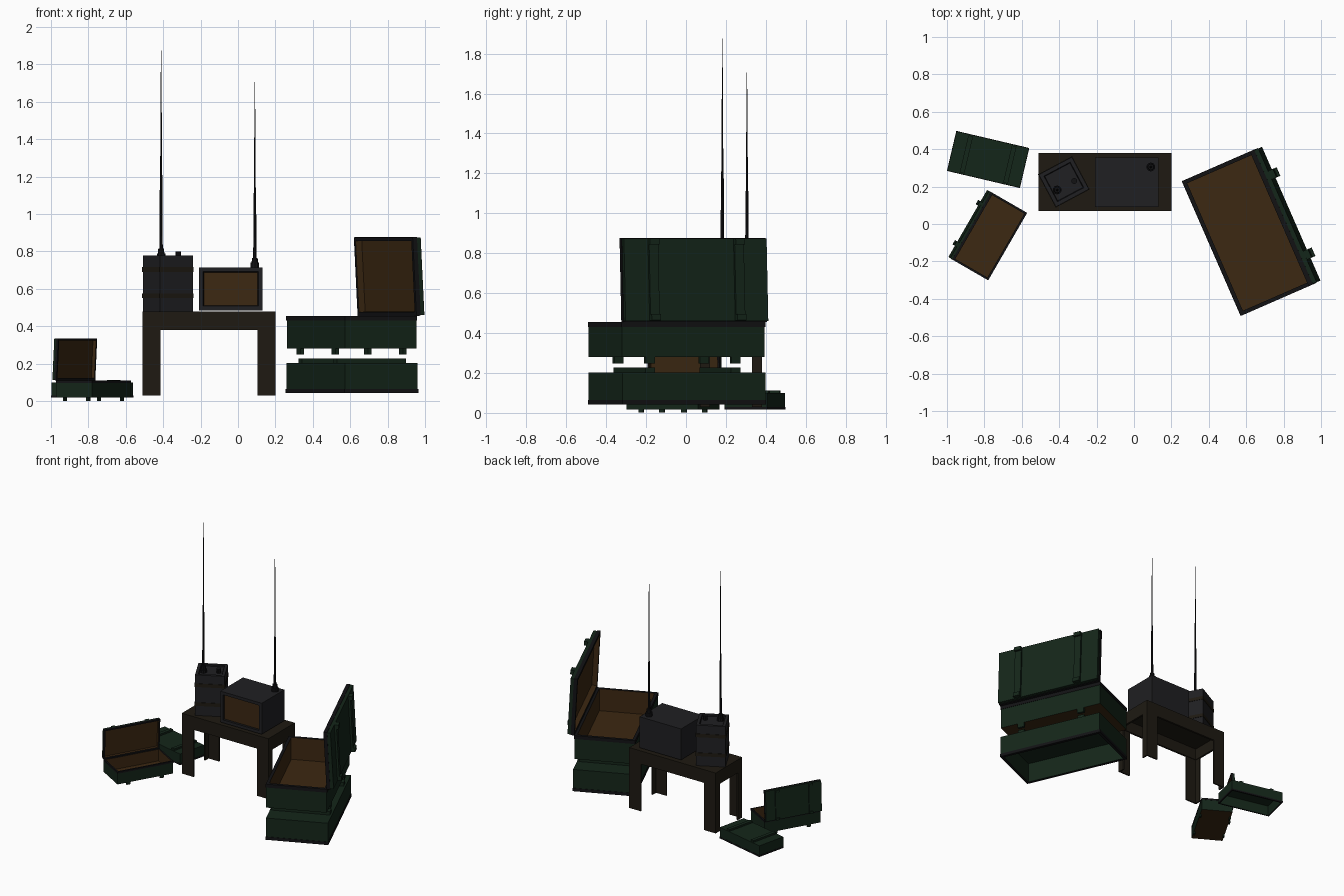
import bpy, bmesh
from math import radians
from mathutils import Matrix, Vector

cube = bpy.data.objects.get("Cube")
if cube:
    bpy.data.objects.remove(cube, do_unlink=True)


def material(name, *rgb):
    m = bpy.data.materials.new(name)
    m.use_nodes = True
    m.diffuse_color = (*rgb, 1)
    node = m.node_tree.nodes["Principled BSDF"]
    node.inputs["Base Color"].default_value = (*rgb, 1)
    node.inputs["Roughness"].default_value = 0.8
    return m


GREEN = material("green_paint", 0.007, 0.019, 0.01)
BROWN = material("brown_lining", 0.045, 0.021, 0.006)
TRIM = material("dark_trim", 0.006, 0.006, 0.007)
WOOD = material("dark_wood", 0.013, 0.01, 0.006)
GREY = material("grey_metal", 0.014, 0.014, 0.016)


def place(x, y, z, turn=0, scale=1):
    return (Matrix.Translation((x, y, z)) @ Matrix.Rotation(radians(turn), 4, 'Z')
            @ Matrix.Scale(scale, 4))


def finish(name, bm, mats, matrix):
    bmesh.ops.recalc_face_normals(bm, faces=bm.faces)
    mesh = bpy.data.meshes.new(name)
    for m in mats:
        mesh.materials.append(m)
    bm.to_mesh(mesh)
    bm.free()
    mesh.transform(matrix)
    obj = bpy.data.objects.new(name, mesh)
    bpy.context.collection.objects.link(obj)
    return obj


def loft(name, sx, sy, rings, matrix, start, end):
    """Rectangular rings of (inset, height, band material), capped at both ends."""
    bm = bmesh.new()
    mats = list({start, end, *[r[2] for r in rings]})
    loops = []
    for inset, z, _ in rings:
        x, y = sx / 2 - inset, sy / 2 - inset
        loops.append([bm.verts.new(p) for p in ((-x, -y, z), (x, -y, z), (x, y, z), (-x, y, z))])
    for a, b, ring in zip(loops, loops[1:], rings[1:]):
        for i in range(4):
            j = (i + 1) % 4
            bm.faces.new((a[i], a[j], b[j], b[i])).material_index = mats.index(ring[2])
    bm.faces.new(loops[0]).material_index = mats.index(start)
    bm.faces.new(loops[-1]).material_index = mats.index(end)
    return finish(name, bm, mats, matrix)


def box(name, size, centre, mat, matrix=Matrix()):
    bm = bmesh.new()
    bmesh.ops.create_cube(bm, size=1)
    bmesh.ops.scale(bm, vec=size, verts=bm.verts)
    bmesh.ops.translate(bm, vec=centre, verts=bm.verts)
    return finish(name, bm, [mat], matrix)


def turned(name, profile, mat, matrix, sides=10):
    """Round part from stacked (radius, height) steps."""
    bm = bmesh.new()
    for (r1, z1), (r2, z2) in zip(profile, profile[1:]):
        if z2 > z1:
            bmesh.ops.create_cone(bm, cap_ends=True, segments=sides, radius1=r1, radius2=r2,
                                  depth=z2 - z1, matrix=Matrix.Translation((0, 0, (z1 + z2) / 2)))
    return finish(name, bm, [mat], matrix)


# Crates: local x points to the hinge side, local y runs along the length
WIDTH, LENGTH, RIB = 0.415, 0.78, 0.234


def tray(name, sx, sy, height, matrix, under):
    rim = height - 0.025
    loft(name, sx, sy, [(0, 0, GREEN), (0, rim, GREEN), (-0.003, rim, TRIM), (-0.003, height, TRIM),
                        (0.018, height, TRIM), (0.018, 0.012, BROWN)], matrix, under, BROWN)


def open_crate(name, matrix):
    tray(name + "_body", WIDTH, LENGTH, 0.175, matrix, BROWN)
    for y in (-RIB, RIB):
        for x in (-0.197, 0.197):
            box(name + "_foot", (0.02, 0.05, 0.032), (x, y, -0.016), GREEN, matrix)
    # Lid stands up past the hinge, its open side facing the crate
    lid = (matrix @ Matrix.Translation((0.255, 0, 0.178)) @ Matrix.Rotation(radians(-93), 4, 'Y')
           @ Matrix.Translation((0.21, 0, 0)))
    tray(name + "_lid", WIDTH, LENGTH, 0.048, lid, GREEN)
    for y in (-RIB, RIB):
        box(name + "_lid_rib", (0.4, 0.05, 0.014), (0, y, -0.007), GREEN, lid)
        for x in (-0.19, 0.19):
            box(name + "_lid_cleat", (0.03, 0.05, 0.028), (x, y, -0.014), GREEN, lid)


def upturned_crate(name, matrix):
    loft(name + "_shell", WIDTH + 0.01, LENGTH,
         [(0.018, 0.148, GREEN), (0.018, 0, GREEN), (0, 0, TRIM), (-0.003, 0, TRIM),
          (-0.003, 0.022, TRIM), (0, 0.022, TRIM), (0, 0.16, GREEN)], matrix, GREEN, GREEN)
    for y in (-RIB, RIB):
        box(name + "_rib", (0.4, 0.05, 0.026), (0, y, 0.173), GREEN, matrix)


open_crate("large_crate", place(0.607, -0.047, 0.28, 23.6))
upturned_crate("large_upturned_crate", place(0.61, -0.045, 0.042, 23.6))
open_crate("small_crate", place(-0.772, -0.065, 0.018, 150, 0.53))
upturned_crate("small_upturned_crate", place(-0.78, 0.345, 0.018, 76.8, 0.51))

# Table: hollow top on angle-section legs
CX, CY, TX, TY = -0.155, 0.225, 0.71, 0.31
loft("table_top", TX, TY, [(0.015, 0.465, WOOD), (0.015, 0.38, WOOD), (0, 0.38, WOOD), (0, 0.478, WOOD)],
     place(CX, CY, 0), WOOD, WOOD)
for sx in (-1, 1):
    for sy in (-1, 1):
        box("leg_broad_side", (0.095, 0.01, 0.36),
            (CX + sx * (TX / 2 - 0.0475), CY + sy * (TY / 2 - 0.005), 0.21), WOOD)
        box("leg_narrow_side", (0.01, 0.05, 0.36),
            (CX + sx * (TX / 2 - 0.005), CY + sy * (TY / 2 - 0.025), 0.21), WOOD)

# Monitor: case with a recessed screen on the front
front = Matrix.Translation((-0.038, 0.355, 0.6)) @ Matrix.Rotation(radians(90), 4, 'X')
loft("monitor", 0.34, 0.23, [(0, 0, GREY), (0, 0.265, GREY), (0.022, 0.265, GREY), (0.027, 0.255, TRIM)],
     front, GREY, BROWN)

# Radio set: turned on the table, recessed top panel and two dark bands
radio = place(-0.375, 0.225, 0.478, 28)
loft("radio_case", 0.2, 0.195, [(0, 0, GREY), (0, 0.3, GREY), (0.02, 0.3, GREY), (0.024, 0.29, TRIM)],
     radio, GREY, GREY)
for z in (0.085, 0.225):
    box("radio_band", (0.206, 0.201, 0.025), (0, 0, z), WOOD, radio)
turned("radio_knob", [(0.016, 0), (0.016, 0.035)], TRIM, place(-0.32, 0.23, 0.765))


# Antennas: socket, collar and a whip tapering in sections
def antenna(name, x, y, z, height):
    turned(name + "_socket", [(0.024, 0), (0.024, 0.025), (0.018, 0.025), (0.016, 0.05)],
           TRIM, place(x, y, z))
    turned(name + "_whip", [(0.009, 0), (0.007, height * 0.4), (0.005, height * 0.4),
                            (0.004, height * 0.7), (0.003, height * 0.7), (0.0015, height)],
           TRIM, place(x, y, z), 8)


antenna("radio_antenna", -0.411, 0.182, 0.765, 1.11)
antenna("monitor_antenna", 0.09, 0.305, 0.715, 0.99)
